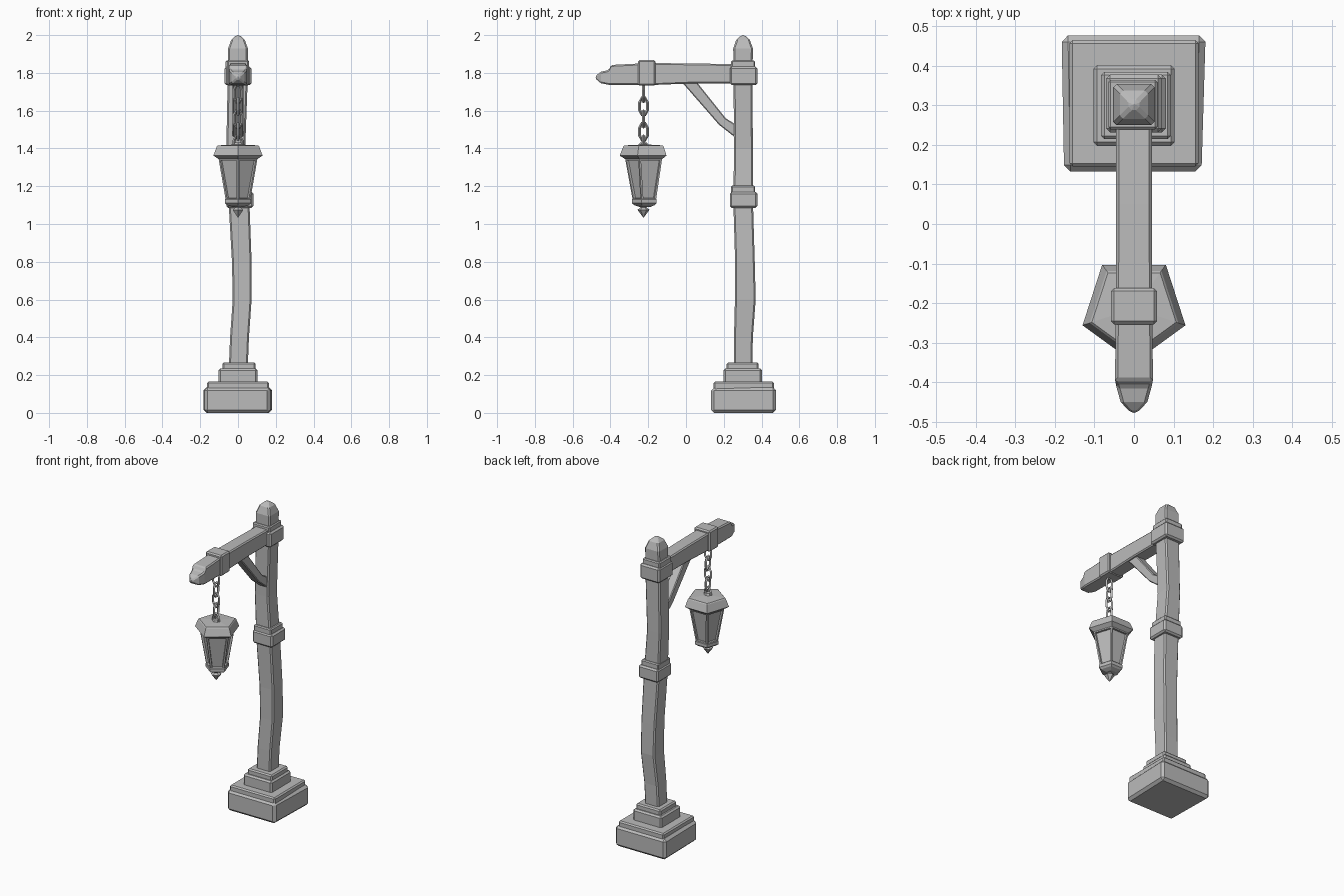
import bpy, bmesh, math
from mathutils import Vector, Matrix

if "Cube" in bpy.data.objects:
    bpy.data.objects.remove(bpy.data.objects["Cube"])

grey = bpy.data.materials.new("plain grey")
grey.use_nodes = True
COLOUR = (0.5, 0.5, 0.5, 1)
grey.diffuse_color = COLOUR
grey.node_tree.nodes["Principled BSDF"].inputs["Base Color"].default_value = COLOUR

POST_Y = 0.305
LAMP_Y = -0.225


def finish(name, bm, bevel=0):
    bmesh.ops.recalc_face_normals(bm, faces=bm.faces)
    mesh = bpy.data.meshes.new(name)
    bm.to_mesh(mesh)
    bm.free()
    mesh.materials.append(grey)
    obj = bpy.data.objects.new(name, mesh)
    bpy.context.collection.objects.link(obj)
    if bevel:
        mod = obj.modifiers.new("chamfer", "BEVEL")
        mod.width = bevel
        mod.segments = 1
        mod.limit_method = "ANGLE"
        mod.angle_limit = math.radians(40)
    return obj


def loft(rings):
    """Skin a list of point rings and cap both ends."""
    bm = bmesh.new()
    rows = [[bm.verts.new(p) for p in ring] for ring in rings]
    n = len(rows[0])
    sides = []
    for a, b in zip(rows, rows[1:]):
        for i in range(n):
            j = (i + 1) % n
            sides.append(bm.faces.new((a[i], a[j], b[j], b[i])))
    bm.faces.new(rows[0])
    bm.faces.new(rows[-1])
    return bm, sides


def square(x, y, z, hx, hy):
    return [(x + sx * hx, y + sy * hy, z) for sx, sy in ((-1, -1), (1, -1), (1, 1), (-1, 1))]


def block(name, x, y, z0, z1, hx, hy, bevel, taper=1.0):
    bm, _ = loft([square(x, y, z0, hx, hy), square(x, y, z1, hx * taper, hy * taper)])
    return finish(name, bm, bevel)


def ngon(radius, z, y, n=5):
    # one corner points to the front
    return [(radius * math.sin(math.tau * i / n), y - radius * math.cos(math.tau * i / n), z)
            for i in range(n)]


# Stepped stone foot
foot = block("foot_slab", -0.002, POST_Y, 0, 0.135, 0.178, 0.172, 0.016)
for v in foot.data.vertices:  # rough, slightly skewed sides
    v.co.x += 0.03 * (v.co.y - POST_Y) * (1 if v.co.x > 0 else -0.6)
block("foot_slab_cap", 0, POST_Y, 0.11, 0.165, 0.163, 0.160, 0.008)
block("plinth", 0, POST_Y - 0.005, 0.15, 0.235, 0.103, 0.102, 0.01)
block("plinth_cap", 0.005, POST_Y - 0.005, 0.22, 0.267, 0.088, 0.085, 0.008)

# Crooked wooden post: height, centre x, centre y, half widths
POST = [(0.2, 0, 0.302, 0.05, 0.048), (0.4, 0.008, 0.304, 0.05, 0.05),
        (0.6, 0.022, 0.314, 0.05, 0.055), (0.8, 0.02, 0.312, 0.052, 0.052),
        (1.1, 0.006, 0.303, 0.055, 0.052), (1.4, -0.012, 0.304, 0.05, 0.05),
        (1.75, -0.002, 0.302, 0.053, 0.05), (1.93, 0, 0.302, 0.052, 0.052),
        (1.975, 0, 0.302, 0.036, 0.036), (2.0, 0, 0.302, 0.008, 0.008)]
bm, _ = loft([square(x, y, z, hx, hy) for z, x, y, hx, hy in POST])
finish("post", bm, 0.008)

# Collars around the post
for label, x, z, h in (("lower", 0.01, 1.085, 0.085), ("upper", 0, 1.735, 0.098)):
    block(label + "_collar", x, POST_Y, z, z + h, 0.071, 0.073, 0.01)
    block(label + "_collar_cap", x - 0.003, POST_Y - 0.003, z + h - 0.02, z + h + 0.033,
          0.062, 0.063, 0.006)

# Arm with a broken tip: y, half width, bottom, top
ARM = [(0.3, 0.045, 1.745, 1.845), (0.05, 0.045, 1.745, 1.85), (-0.2, 0.046, 1.735, 1.852),
       (-0.395, 0.048, 1.737, 1.842), (-0.41, 0.045, 1.737, 1.815),
       (-0.45, 0.034, 1.745, 1.806), (-0.478, 0.008, 1.768, 1.785)]
bm, _ = loft([[(-w, y, a), (w, y, a), (w, y, b), (-w, y, b)] for y, w, a, b in ARM])
finish("arm", bm, 0.007)
block("arm_collar", 0, -0.208, 1.732, 1.867, 0.058, 0.046, 0.008)

# Bent diagonal brace: y and z of the upper and lower edge
BRACE = [((0.05, 1.76), (-0.03, 1.76)), ((0.21, 1.56), (0.175, 1.525)),
         ((0.29, 1.51), (0.29, 1.435))]
bm, _ = loft([[(-0.03, *t), (0.03, *t), (0.03, *b), (-0.03, *b)] for t, b in BRACE])
finish("brace", bm, 0.005)

# Chain of alternating links
for k in range(5):
    bm = bmesh.new()
    rows = []
    for i in range(8):
        a = math.tau * (i + 0.5) / 8
        out = Vector((math.cos(a), 0, math.sin(a)))
        mid = Vector((out.x * 0.023, 0, out.z * 0.048))
        rows.append([bm.verts.new(mid + out * u + Vector((0, v, 0)))
                     for u, v in ((0.008, 0), (0, 0.008), (-0.008, 0), (0, -0.008))])
    for i in range(8):
        a, b = rows[i], rows[(i + 1) % 8]
        for j in range(4):
            bm.faces.new((a[j], a[(j + 1) % 4], b[(j + 1) % 4], b[j]))
    turn = Matrix.Rotation(math.pi / 2 * (k % 2), 4, "Z")
    bm.transform(Matrix.Translation((0, LAMP_Y, 1.69 - 0.067 * k)) @ turn)
    finish("chain_link_%d" % (k + 1), bm)

# Five-sided lantern
CENTRE = LAMP_Y + 0.011
ROOF = [(0.098, 1.335), (0.11, 1.345), (0.137, 1.362), (0.118, 1.41), (0.112, 1.416), (0.03, 1.42)]
bm, _ = loft([ngon(r, z, CENTRE) for r, z in ROOF])
finish("lantern_roof", bm)

bm, panes = loft([ngon(0.068, 1.125, CENTRE), ngon(0.108, 1.345, CENTRE)])
bmesh.ops.recalc_face_normals(bm, faces=bm.faces)
bmesh.ops.inset_individual(bm, faces=panes, thickness=0.014, depth=0)
bmesh.ops.inset_individual(bm, faces=panes, thickness=0.002, depth=-0.012)
finish("lantern_body", bm)

BOTTOM = [(0.03, 1.09), (0.06, 1.1), (0.073, 1.11), (0.073, 1.13), (0.066, 1.137)]
bm, _ = loft([ngon(r, z, CENTRE) for r, z in BOTTOM])
finish("lantern_bottom", bm)

FINIAL = [(0.002, 1.035), (0.032, 1.075), (0.016, 1.087), (0.025, 1.1)]
bm, _ = loft([ngon(r, z, LAMP_Y, 6) for r, z in FINIAL])
finish("lantern_finial", bm)
bm, _ = loft([ngon(0.028, 1.41, LAMP_Y, 6), ngon(0.018, 1.432, LAMP_Y, 6)])
finish("lantern_hook_base", bm)
